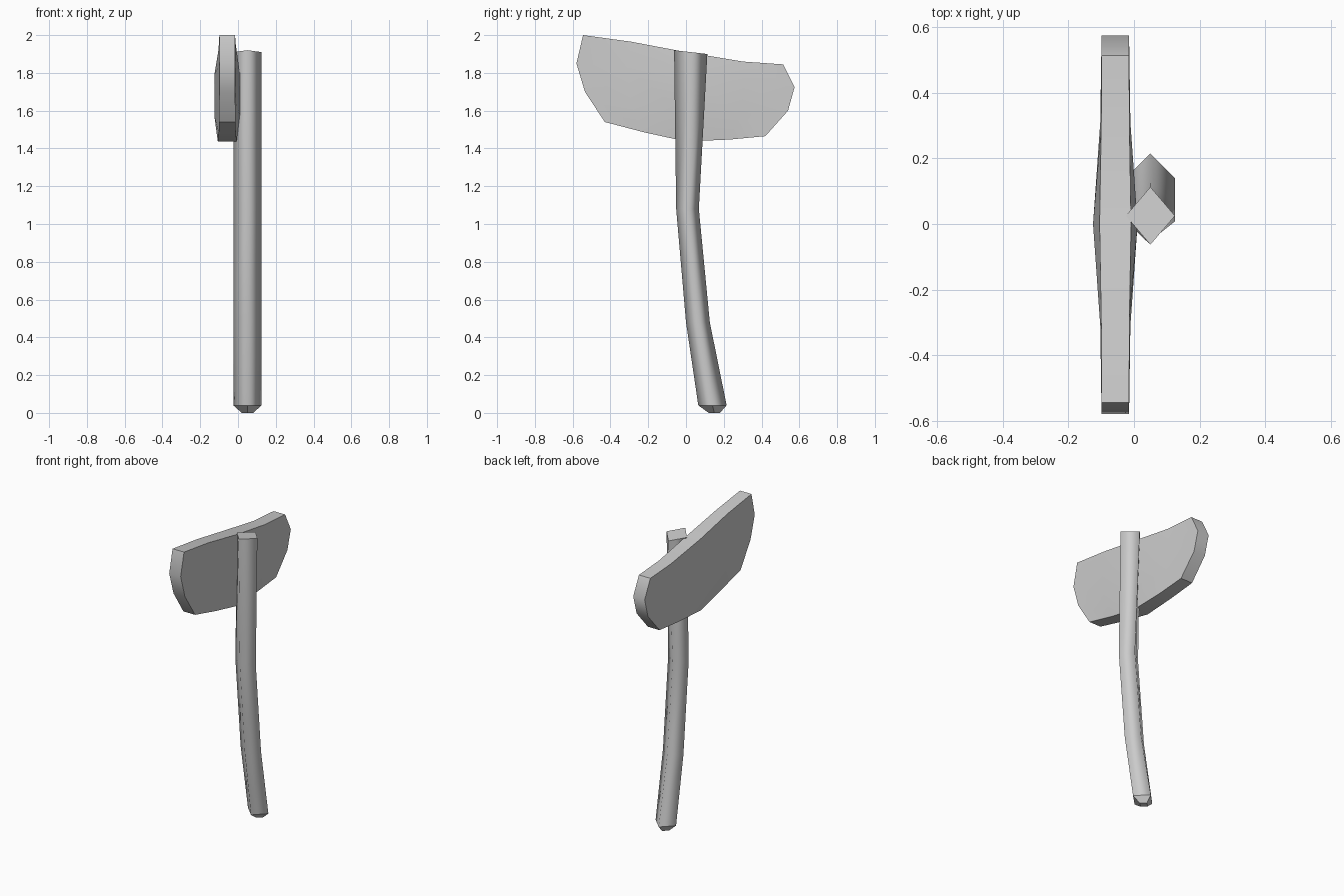
import bpy

if "Cube" in bpy.data.objects:
    bpy.data.objects.remove(bpy.data.objects["Cube"], do_unlink=True)

grey = bpy.data.materials.new("plain_grey")
grey.use_nodes = True
colour = (0.6, 0.6, 0.6, 1)
grey.diffuse_color = colour
grey.node_tree.nodes["Principled BSDF"].inputs["Base Color"].default_value = colour


def build(name, verts, faces, flat, sharp):
    """Make a smooth mesh, with flat faces and sharp edges chosen by rule."""
    mesh = bpy.data.meshes.new(name)
    mesh.from_pydata(verts, [], faces)
    mesh.materials.append(grey)
    for face in mesh.polygons:
        face.use_smooth = not flat(face)
    for edge in mesh.edges:
        edge.use_edge_sharp = sharp(*edge.vertices)
    mesh.update()
    obj = bpy.data.objects.new(name, mesh)
    bpy.context.collection.objects.link(obj)
    return obj


# Handle: diamond sections (centre y, centre z, half width, half depth, tilt)
sections = [(0.15, 0.0, 0.03, 0.03, 0), (0.14, 0.04, 0.075, 0.075, 0),
            (0.063, 0.48, 0.075, 0.063, 0), (0.008, 1.08, 0.075, 0.06, 0),
            (0.025, 1.91, 0.075, 0.088, -0.01)]
verts, faces = [], []
for y, z, w, d, tilt in sections:
    for sx, sy in ((1, 0), (0, 1), (-1, 0), (0, -1)):
        verts.append((0.05 + sx * w, y + sy * d, z + sy * tilt))
for ring in range(len(sections) - 1):
    for i in range(4):
        a, b = ring * 4 + i, ring * 4 + (i + 1) % 4
        faces.append((a, b, b + 4, a + 4))
top = len(verts) - 4
faces += [(3, 2, 1, 0), tuple(range(top, top + 4))]
build("handle", verts, faces,
      flat=lambda f: len(set(v // 4 for v in f.vertices)) == 1 or min(f.vertices) < 4,
      sharp=lambda a, b: a // 4 == b // 4 and a // 4 in (0, 1, len(sections) - 1))

# Head: columns from front to back, each listing (y, z, half thickness) downward
columns = [
    [(-0.545, 2.0, 0.042), (-0.58, 1.85, 0.042), (-0.535, 1.7, 0.042), (-0.43, 1.54, 0.043)],
    [(-0.29, 1.965, 0.043), (-0.31, 1.83, 0.046), (-0.29, 1.64, 0.046), (-0.22, 1.485, 0.045)],
    [(0.0, 1.91, 0.048), (0.0, 1.79, 0.068), (0.0, 1.57, 0.068), (0.0, 1.437, 0.05)],
    [(0.3, 1.86, 0.043), (0.31, 1.75, 0.046), (0.29, 1.58, 0.046), (0.23, 1.447, 0.045)],
    [(0.515, 1.845, 0.042), (0.575, 1.725, 0.042), (0.54, 1.6, 0.042), (0.42, 1.465, 0.043)]]
points = [p for column in columns for p in column]
count = len(points)
verts = [(-0.057 + side * t, y, z) for side in (1, -1) for y, z, t in points]
faces = []
for c in range(4):
    for r in range(3):
        a = c * 4 + r
        quad = (a, a + 1, a + 5, a + 4)
        faces += [quad, tuple(v + count for v in reversed(quad))]

# Rim joins the two cheeks around the outline
rim = ([c * 4 for c in range(5)] + [17, 18, 19]
       + [c * 4 + 3 for c in (3, 2, 1, 0)] + [2, 1])
pairs = list(zip(rim, rim[1:] + rim[:1]))
faces += [(a, b, b + count, a + count) for a, b in pairs]
outline = {frozenset(p) for p in pairs}
corners = (0, 3, 16, 19)
build("axe_head", verts, faces, flat=lambda f: False,
      sharp=lambda a, b: frozenset((a % count, b % count)) in outline
      or (abs(a - b) == count and a % count in corners))
